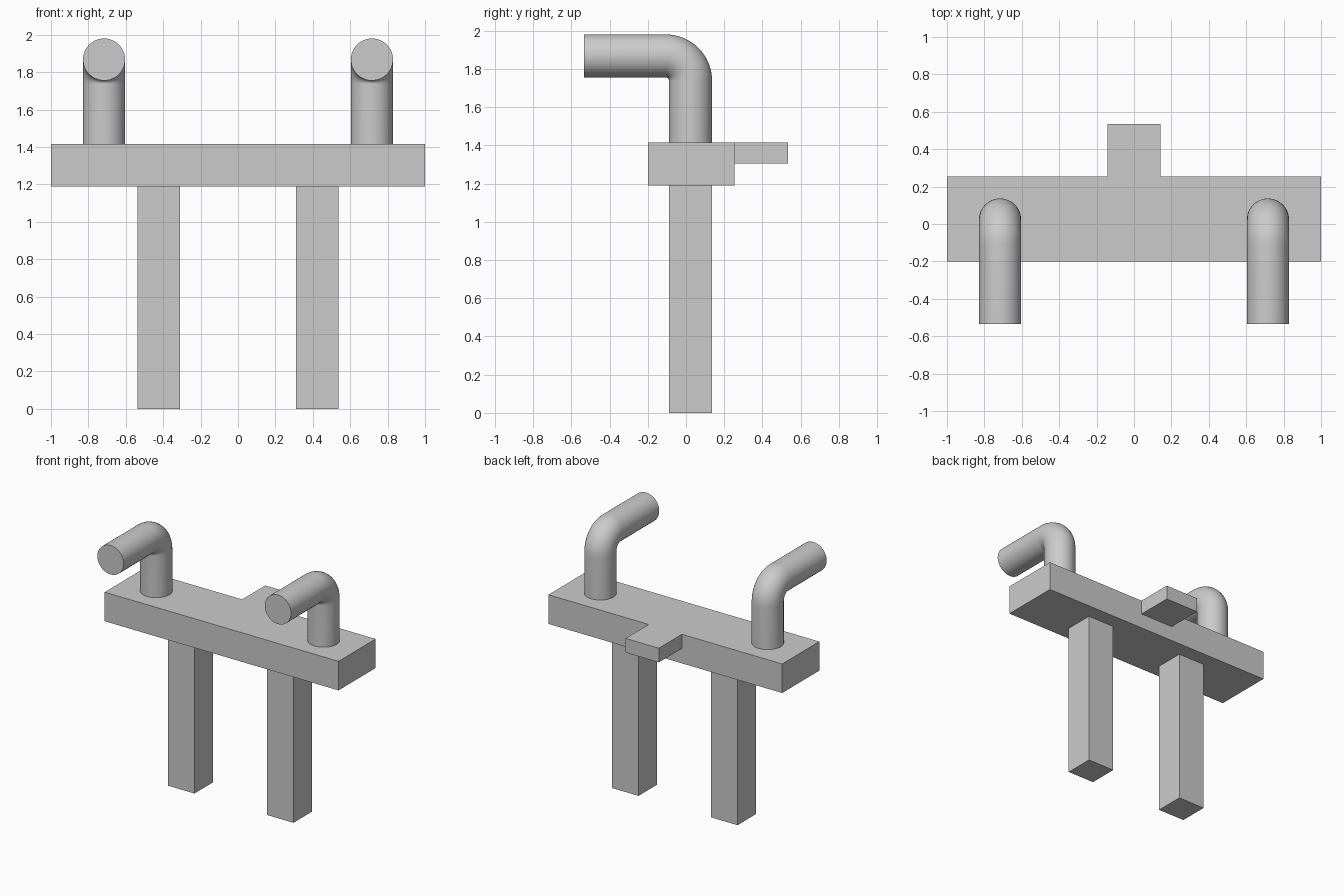
import bpy, bmesh, math
from mathutils import Vector

if "Cube" in bpy.data.objects:
    bpy.data.objects.remove(bpy.data.objects["Cube"])

grey = bpy.data.materials.new("plain grey")
grey.diffuse_color = (0.6, 0.6, 0.6, 1)
grey.use_nodes = True
grey.node_tree.nodes["Principled BSDF"].inputs["Base Color"].default_value = grey.diffuse_color


def add_object(name, bm):
    bmesh.ops.recalc_face_normals(bm, faces=bm.faces)
    mesh = bpy.data.meshes.new(name)
    bm.to_mesh(mesh)
    bm.free()
    mesh.materials.append(grey)
    obj = bpy.data.objects.new(name, mesh)
    bpy.context.collection.objects.link(obj)
    return obj


def box(name, lo, hi):
    bm = bmesh.new()
    bmesh.ops.create_cube(bm, size=1)
    for v in bm.verts:
        v.co = [a + (b - a) * (c + 0.5) for a, b, c in zip(lo, hi, v.co)]
    return add_object(name, bm)


def bent_tube(name, x, radius=0.1125, bend=0.13, sides=48, steps=16):
    """Round bar that rises from the beam and bends toward the front."""
    y0, z1 = 0.024, 1.868
    # stations: (y, z, angle of the path from vertical)
    path = [(y0, 1.415, 0)]
    for i in range(steps + 1):
        a = math.pi / 2 * i / steps
        path.append((y0 - bend + bend * math.cos(a), z1 - bend + bend * math.sin(a), a))
    path.append((-0.535, z1, math.pi / 2))
    bm = bmesh.new()
    rings = []
    for y, z, a in path:
        side = Vector((0, math.cos(a), math.sin(a)))
        ring = []
        for k in range(sides):
            t = 2 * math.pi * k / sides
            ring.append(bm.verts.new(Vector((x + radius * math.cos(t), y, z)) + side * radius * math.sin(t)))
        rings.append(ring)
    for r, s in zip(rings, rings[1:]):
        for k in range(sides):
            n = (k + 1) % sides
            bm.faces.new((r[k], r[n], s[n], s[k]))
    bm.faces.new(rings[0])
    bm.faces.new(rings[-1])
    obj = add_object(name, bm)
    bpy.ops.object.select_all(action='DESELECT')
    obj.select_set(True)
    bpy.context.view_layer.objects.active = obj
    bpy.ops.object.shade_smooth_by_angle(angle=math.radians(35))
    return obj


# Cross beam and rear tab
box("beam", (-1, -0.2, 1.19), (1, 0.253, 1.415))
box("rear_tab", (-0.142, 0.253, 1.305), (0.142, 0.535, 1.415))

# Legs and bent arms on both sides
for side, s in (("left", -1), ("right", 1)):
    xs = sorted((s * 0.31, s * 0.537))
    box(side + "_leg", (xs[0], -0.089, 0), (xs[1], 0.137, 1.19))
    bent_tube(side + "_arm", s * 0.716)
